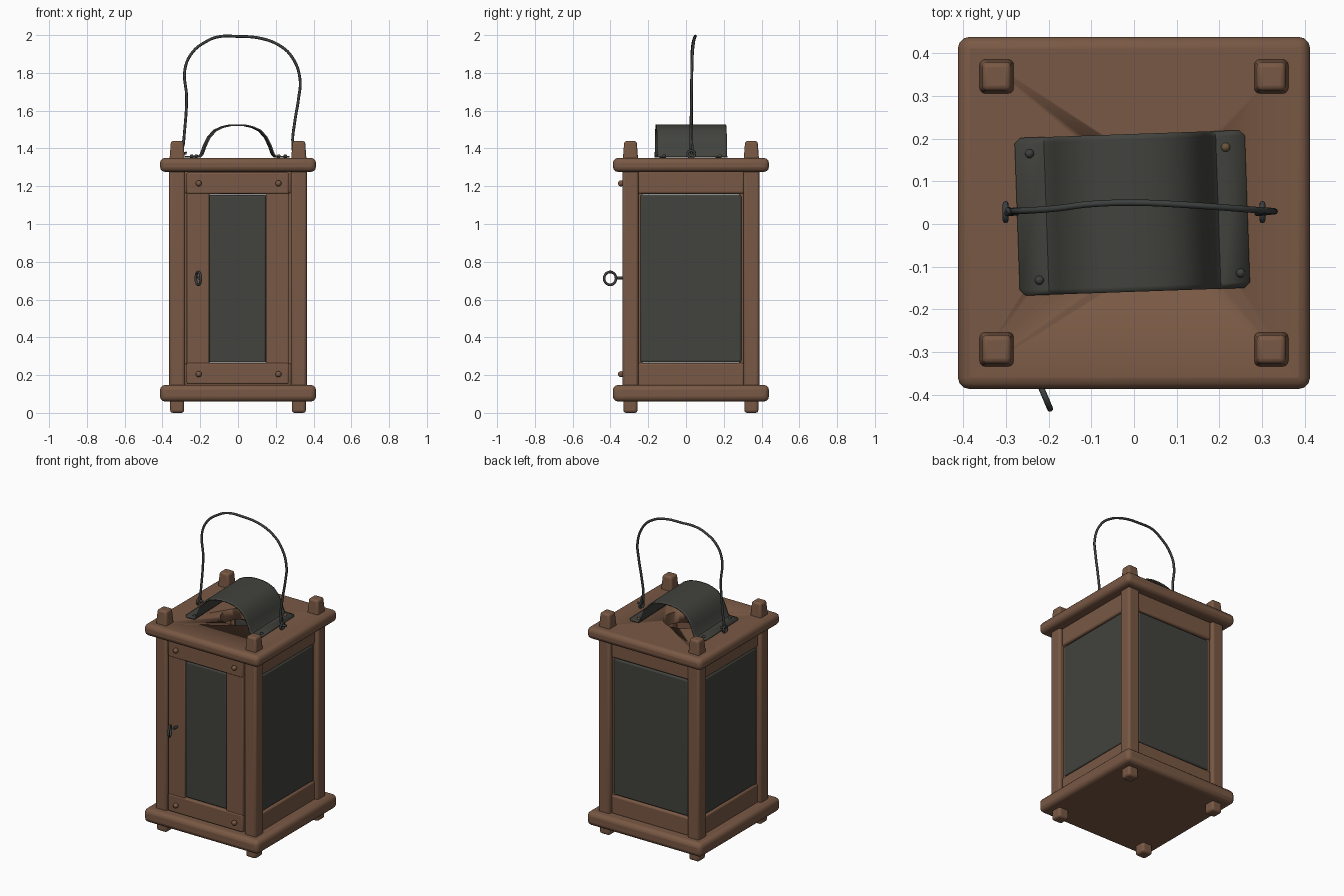
import bpy, bmesh, math
from mathutils import Vector, Matrix

if "Cube" in bpy.data.objects:
    bpy.data.objects.remove(bpy.data.objects["Cube"])

Y0 = 0.026  # lantern body centre in y


def material(name, rgb):
    m = bpy.data.materials.new(name)
    m.diffuse_color = (*rgb, 1)
    m.use_nodes = True
    m.node_tree.nodes["Principled BSDF"].inputs["Base Color"].default_value = m.diffuse_color
    return m


WOOD = material("brown wood", (0.19, 0.098, 0.058))
PANE = material("dark pane", (0.054, 0.056, 0.047))
IRON = material("dark iron", (0.046, 0.051, 0.049))
BRONZE = material("dull bronze", (0.14, 0.09, 0.045))


def finish(name, bm, mat, bevel=0, segments=3):
    me = bpy.data.meshes.new(name)
    bmesh.ops.recalc_face_normals(bm, faces=bm.faces)
    bm.to_mesh(me)
    bm.free()
    me.materials.append(mat)
    ob = bpy.data.objects.new(name, me)
    bpy.context.collection.objects.link(ob)
    if bevel:
        mod = ob.modifiers.new("soft edges", 'BEVEL')
        mod.width, mod.segments, mod.limit_method = bevel, segments, 'ANGLE'
    bpy.ops.object.select_all(action='DESELECT')
    ob.select_set(True)
    bpy.context.view_layer.objects.active = ob
    bpy.ops.object.shade_smooth_by_angle(angle=math.radians(40))
    return ob


def box(name, lo, hi, mat, bevel=0.01, turn=0.0):
    """Box between two corners, turned about the body axis."""
    lo, hi = Vector(lo), Vector(hi)
    bm = bmesh.new()
    bmesh.ops.create_cube(bm, size=1)
    for v in bm.verts:
        v.co = Vector([c * s for c, s in zip(v.co, hi - lo)]) + (lo + hi) / 2
    bm.transform(Matrix.Translation((0, Y0, 0)) @ Matrix.Rotation(turn, 4, 'Z'))
    return finish(name, bm, mat, bevel)


def rivet(name, pos, r, mat):
    bm = bmesh.new()
    bmesh.ops.create_uvsphere(bm, u_segments=12, v_segments=8, radius=r)
    bm.transform(Matrix.Translation(pos))
    return finish(name, bm, mat)


def wire(name, pts, r, cyclic=False):
    cu = bpy.data.curves.new(name, 'CURVE')
    cu.dimensions = '3D'
    cu.bevel_depth, cu.bevel_resolution, cu.use_fill_caps = r, 2, True
    cu.resolution_u = 5
    sp = cu.splines.new('BEZIER')
    sp.bezier_points.add(len(pts) - 1)
    for bp, p in zip(sp.bezier_points, pts):
        bp.co = p
        bp.handle_left_type = bp.handle_right_type = 'AUTO'
    sp.use_cyclic_u = cyclic
    cu.materials.append(IRON)
    ob = bpy.data.objects.new(name, cu)
    bpy.context.collection.objects.link(ob)
    return ob


def ring(name, centre, r, wire_r, axis_turn=0.0):
    """Wire ring standing in the yz plane, turned about z."""
    pts = []
    for i in range(12):
        a = math.tau * i / 12
        p = Matrix.Rotation(axis_turn, 3, 'Z') @ Vector((0, r * math.cos(a), r * math.sin(a)))
        pts.append(p + Vector(centre))
    return wire(name, pts, wire_r, True)


# Base and top boards
box("base_board", (-0.413, -0.413, 0.06), (0.413, 0.413, 0.148), WOOD, 0.027)
roof = box("top_board", (-0.413, -0.413, 1.276), (0.413, 0.413, 1.35), WOOD, 0.027)

# Smoke hole in the top board
bm = bmesh.new()
bmesh.ops.create_cone(bm, cap_ends=True, segments=40, radius1=0.12, radius2=0.12, depth=0.4)
bm.transform(Matrix.Translation((0, Y0, 1.31)))
cutter = finish("smoke_hole_cutter", bm, WOOD)
cutter.hide_render = True
cutter.hide_viewport = True
cut = roof.modifiers.new("smoke hole", 'BOOLEAN')
cut.object, cut.operation, cut.solver = cutter, 'DIFFERENCE', 'EXACT'

# Corner posts with feet and tapered pegs
for sx, side in ((-1, "left"), (1, "right")):
    for sy, end in ((-1, "front"), (1, "back")):
        x, y = sx * 0.322, sy * 0.32
        box(f"{end}_{side}_post", (x - 0.042, y - 0.042, 0.13), (x + 0.042, y + 0.042, 1.29), WOOD, 0.014)
        box(f"{end}_{side}_foot", (x - 0.037, y - 0.037, 0.0), (x + 0.037, y + 0.037, 0.1), WOOD, 0.014)
        bm = bmesh.new()
        bmesh.ops.create_cube(bm, size=1)
        for v in bm.verts:
            w = 0.066 if v.co.z > 0 else 0.084
            v.co = Vector((x + v.co.x * w, y + Y0 + v.co.y * w, 1.38 + v.co.z * 0.118))
        finish(f"{end}_{side}_peg", bm, WOOD, 0.012)

# Side and back walls: rails, narrow stiles and a dark pane
for name, turn in (("right", math.pi / 2), ("back", math.pi), ("left", -math.pi / 2)):
    box(name + "_top_rail", (-0.283, -0.343, 1.16), (0.283, -0.295, 1.285), WOOD, 0.012, turn)
    box(name + "_bottom_rail", (-0.283, -0.343, 0.14), (0.283, -0.295, 0.265), WOOD, 0.012, turn)
    for s in (-1, 1):
        a, b = sorted((s * 0.255, s * 0.29))
        box(name + "_stile", (a, -0.332, 0.2), (b, -0.3, 1.22), WOOD, 0.004, turn)
    box(name + "_pane", (-0.268, -0.338, 0.268), (0.268, -0.312, 1.155), PANE, 0.01, turn)

# Front door: stiles, rails and pane
F = -0.362
box("door_top_rail", (-0.272, F, 1.16), (0.268, -0.31, 1.272), WOOD, 0.008)
box("door_bottom_rail", (-0.272, F, 0.152), (0.268, -0.31, 0.264), WOOD, 0.008)
box("door_left_stile", (-0.272, F + 0.004, 0.255), (-0.152, -0.312, 1.17), WOOD, 0.006)
box("door_right_stile", (0.147, F + 0.004, 0.255), (0.268, -0.312, 1.17), WOOD, 0.006)
box("door_pane", (-0.152, F + 0.012, 0.266), (0.148, -0.32, 1.152), PANE, 0.01)
for x in (-0.208, 0.214):
    for z in (0.205, 1.215):
        rivet("door_peg", (x, F + Y0 - 0.008, z), 0.016, WOOD)

# Door pull ring with its stem
wire("door_pull_stem", [(-0.208, -0.325, 0.715), (-0.208, -0.345, 0.715), (-0.208, -0.366, 0.714)], 0.008)
ring("door_pull_ring", (-0.21, -0.402, 0.712), 0.034, 0.007, 0.4)

# Arched smoke cap with flat flanges
half = [(0.27, 1.355), (0.2, 1.356), (0.188, 1.37), (0.172, 1.415), (0.15, 1.46),
        (0.118, 1.495), (0.08, 1.513), (0.04, 1.522)]
profile = [(-x, z) for x, z in half] + [(0, 1.524)] + half[::-1]
bm = bmesh.new()
rows = []
for y in (-0.185, -0.172, 0.172, 0.185):
    row = []
    for i, (x, z) in enumerate(profile):
        if abs(y) > 0.18 and i in (0, len(profile) - 1):
            x *= 0.95  # clipped corners
        row.append(bm.verts.new((x, y, z)))
    rows.append(row)
for r0, r1 in zip(rows, rows[1:]):
    for i in range(len(profile) - 1):
        bm.faces.new((r0[i], r0[i + 1], r1[i + 1], r1[i]))
bm.transform(Matrix.Translation((-0.004, Y0, 0)) @ Matrix.Rotation(math.radians(2), 4, 'Z'))
cap = finish("smoke_cap", bm, PANE)
sol = cap.modifiers.new("sheet thickness", 'SOLIDIFY')
sol.thickness, sol.offset = 0.008, 0
for x, y, m in ((-0.245, 0.165, IRON), (0.215, 0.18, BRONZE), (-0.222, -0.132, IRON), (0.25, -0.115, IRON)):
    rivet("cap_rivet", (x, y, 1.358), 0.011, m)

# Wire handle with eyelets
path = [(-0.272, 0.028, 1.375), (-0.292, 0.026, 1.378), (-0.288, 0.027, 1.43), (-0.272, 0.03, 1.67),
        (-0.281, 0.031, 1.82), (-0.24, 0.032, 1.91), (-0.17, 0.038, 1.965), (-0.11, 0.046, 1.99),
        (0.0, 0.05, 1.993), (0.12, 0.045, 1.983), (0.22, 0.038, 1.945), (0.285, 0.033, 1.885),
        (0.328, 0.03, 1.77), (0.32, 0.029, 1.66), (0.302, 0.027, 1.55), (0.29, 0.026, 1.42),
        (0.3, 0.028, 1.378), (0.328, 0.03, 1.376)]
wire("handle", path, 0.0075)
for s in (-1, 1):
    ring("handle_eyelet", (s * 0.301, 0.028, 1.37), 0.019, 0.007)
    wire("handle_twist", [(s * 0.293, 0.034, 1.39), (s * 0.296, 0.034, 1.41), (s * 0.288, 0.026, 1.45)], 0.006)
